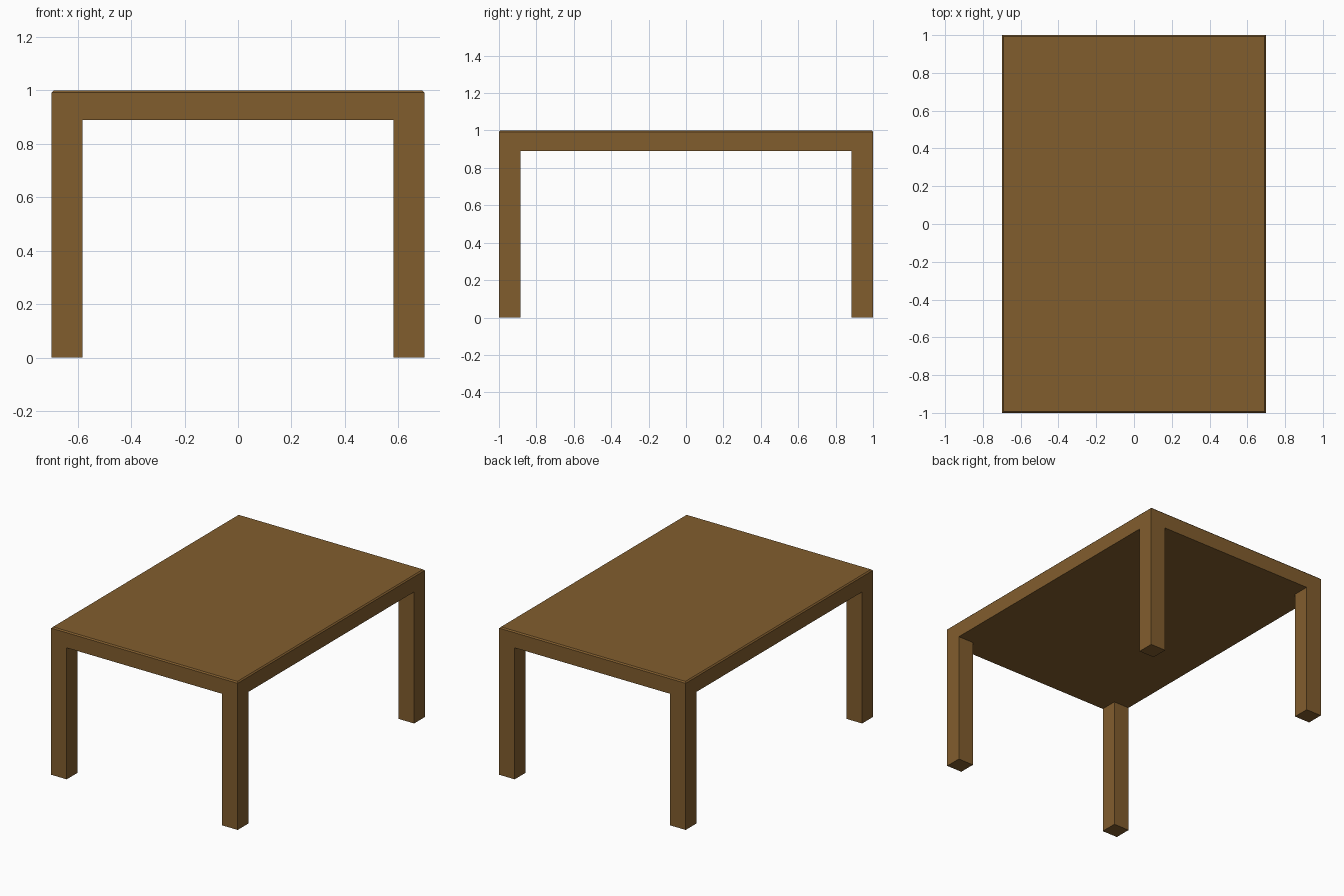
import bpy, bmesh

if "Cube" in bpy.data.objects:
    bpy.data.objects.remove(bpy.data.objects["Cube"])

HX, HY, H = 0.698, 1.0, 1.0      # half width, half length, height
UNDER = 0.89                     # underside of the top
LEG_X, LEG_Y = 0.116, 0.114      # leg section
CHAMFER = 0.008

wood = bpy.data.materials.new("brown wood")
wood.diffuse_color = (0.222, 0.110, 0.027, 1.0)
wood.use_nodes = True
wood.node_tree.nodes["Principled BSDF"].inputs["Base Color"].default_value = wood.diffuse_color


def box(name, lo, hi, chamfer_top=0.0):
    """Box between two corners, with an optional chamfer round its top rim."""
    bm = bmesh.new()
    bmesh.ops.create_cube(bm, size=1.0)
    for v in bm.verts:
        v.co = [lo[i] if v.co[i] < 0 else hi[i] for i in range(3)]
    if chamfer_top:
        rim = [e for e in bm.edges if all(v.co.z > hi[2] - 1e-5 for v in e.verts)]
        bmesh.ops.bevel(bm, geom=rim, offset=chamfer_top, segments=1, affect='EDGES')
    mesh = bpy.data.meshes.new(name)
    bm.to_mesh(mesh)
    bm.free()
    mesh.materials.append(wood)
    obj = bpy.data.objects.new(name, mesh)
    bpy.context.collection.objects.link(obj)
    return obj


# Thick top with a fine chamfer on its upper rim
box("table_top", (-HX, -HY, UNDER), (HX, HY, H), CHAMFER)

# Four square legs flush with the corners
for sx, side in ((-1, "left"), (1, "right")):
    for sy, end in ((-1, "front"), (1, "back")):
        xs = sorted((sx * HX, sx * (HX - LEG_X)))
        ys = sorted((sy * HY, sy * (HY - LEG_Y)))
        box(f"{end}_{side}_leg", (xs[0], ys[0], 0), (xs[1], ys[1], UNDER))
